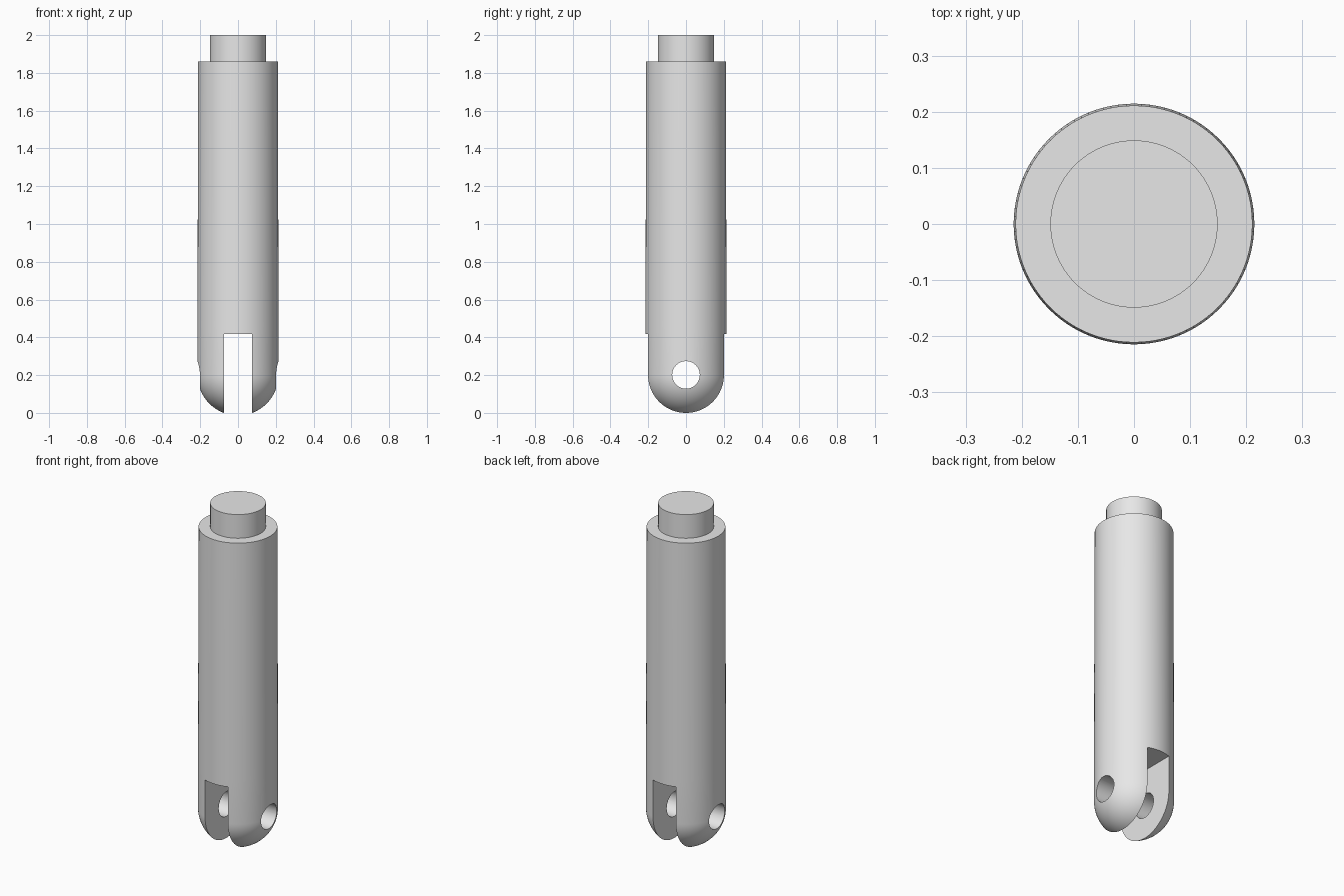
import bpy
import bmesh
import math
from mathutils import Matrix

cube = bpy.data.objects.get("Cube")
if cube:
    bpy.data.objects.remove(cube, do_unlink=True)

SEGMENTS = 96
R_BALL = 0.2145      # radius of the rounded lower end
R_TOP = 0.211        # slightly tapered upper end
SLOT_HALF = 0.075
SLOT_TOP = 0.418
HOLE_R = 0.073
SHOULDER = 1.86
PIN_R = 0.149
CENTRE_Z = math.sqrt(R_BALL ** 2 - SLOT_HALF ** 2)   # fork tips rest on the ground

grey = bpy.data.materials.new("light_grey")
grey.use_nodes = True
grey.diffuse_color = (0.8, 0.8, 0.8, 1)
grey.node_tree.nodes["Principled BSDF"].inputs["Base Color"].default_value = (0.8, 0.8, 0.8, 1)


def make_object(name, bm):
    bmesh.ops.recalc_face_normals(bm, faces=bm.faces)
    mesh = bpy.data.meshes.new(name)
    bm.to_mesh(mesh)
    bm.free()
    mesh.materials.append(grey)
    obj = bpy.data.objects.new(name, mesh)
    bpy.context.collection.objects.link(obj)
    return obj


def lathe(name, profile):
    """Turn a (radius, z) profile that starts and ends on the axis."""
    bm = bmesh.new()
    verts = [bm.verts.new((r, 0, z)) for r, z in profile]
    edges = [bm.edges.new(pair) for pair in zip(verts, verts[1:])]
    bmesh.ops.spin(bm, geom=verts + edges, cent=(0, 0, 0), axis=(0, 0, 1),
                   angle=math.tau, steps=SEGMENTS, use_duplicate=False)
    bmesh.ops.remove_doubles(bm, verts=bm.verts, dist=1e-5)
    return make_object(name, bm)


# Rod: ball end, tapered shaft, shoulder and top pin
steps = 24
ball = [(R_BALL * math.sin(a), CENTRE_Z - R_BALL * math.cos(a))
        for a in (i * math.pi / 2 / steps for i in range(steps + 1))]
ball[0] = (0, ball[0][1])
rod = lathe("clevis_rod", ball + [(R_BALL, SLOT_TOP + 0.04), (R_TOP, SHOULDER),
                                  (PIN_R, SHOULDER), (PIN_R, 2), (0, 2)])

# Slot cutter, open at front, back and bottom
bm = bmesh.new()
bmesh.ops.create_cube(bm, size=1, matrix=Matrix.Translation((0, 0, SLOT_TOP - 0.5))
                      @ Matrix.Diagonal((2 * SLOT_HALF, 1, 1, 1)))
slot = make_object("slot_cutter", bm)

# Cross-hole cutter through both fork arms
bm = bmesh.new()
bmesh.ops.create_cone(bm, cap_ends=True, segments=64, radius1=HOLE_R, radius2=HOLE_R, depth=1,
                      matrix=Matrix.Translation((0, 0, CENTRE_Z)) @ Matrix.Rotation(math.pi / 2, 4, "Y"))
hole = make_object("hole_cutter", bm)

# Cut the fork, then drop the cutters
bpy.ops.object.select_all(action="DESELECT")
bpy.context.view_layer.objects.active = rod
rod.select_set(True)
for cutter in (slot, hole):
    cutter.hide_render = True
    mod = rod.modifiers.new("cut", "BOOLEAN")
    mod.operation = "DIFFERENCE"
    mod.solver = "EXACT"
    mod.object = cutter
    bpy.ops.object.modifier_apply(modifier=mod.name)
    bpy.data.objects.remove(cutter, do_unlink=True)

bpy.ops.object.shade_smooth_by_angle(angle=math.radians(30))
